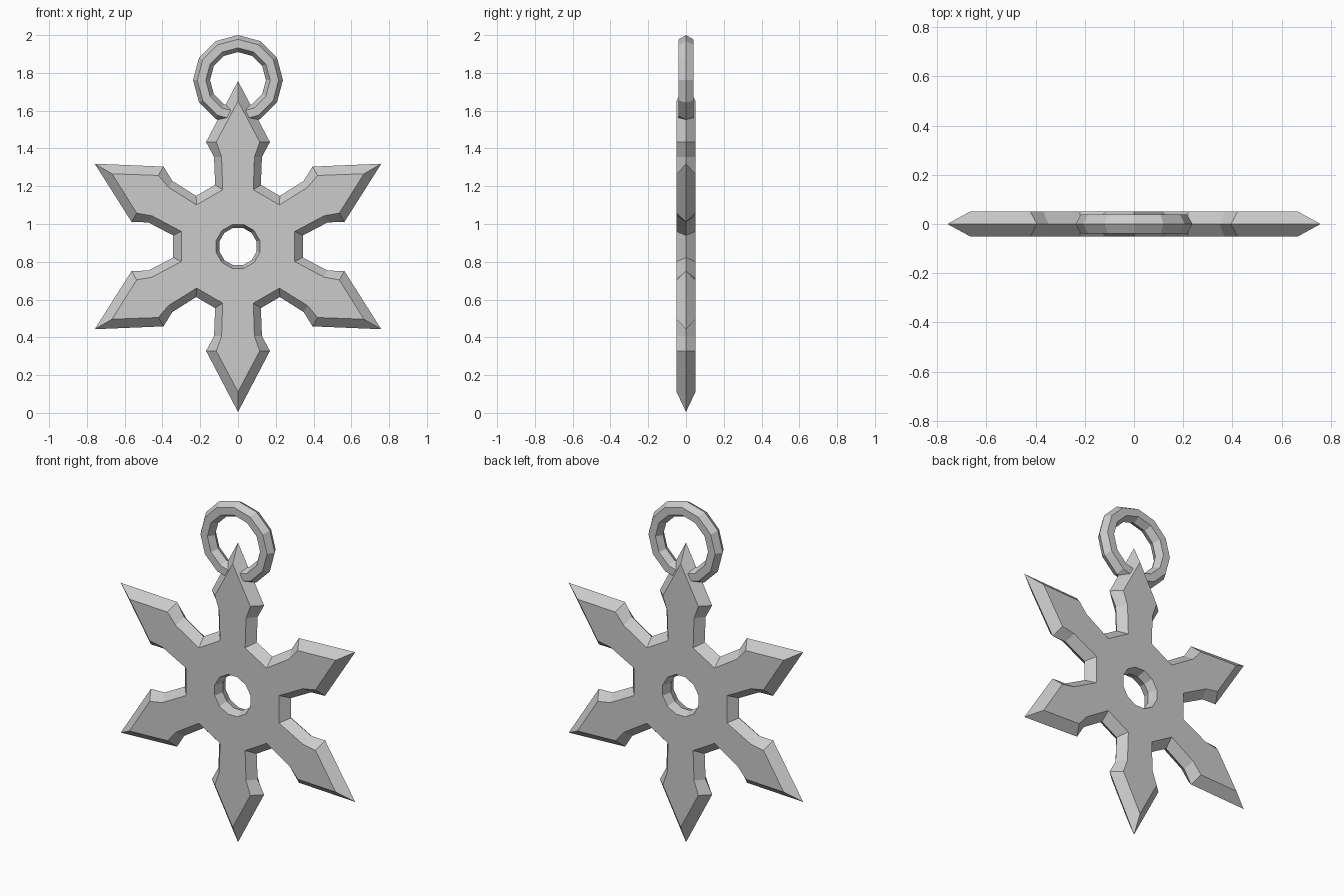
import bpy, bmesh
from math import sin, cos, pi, radians

if "Cube" in bpy.data.objects:
    bpy.data.objects.remove(bpy.data.objects["Cube"])

CZ = 0.881          # height of the star centre
HALF = 0.05         # half thickness of the star


def finish(name, bm):
    bmesh.ops.recalc_face_normals(bm, faces=bm.faces)
    me = bpy.data.meshes.new(name)
    bm.to_mesh(me)
    bm.free()
    ob = bpy.data.objects.new(name, me)
    bpy.context.collection.objects.link(ob)
    return ob


def skin(bm, a, b):
    n = len(a)
    for i in range(n):
        j = (i + 1) % n
        bm.faces.new((a[i], a[j], b[j], b[i]))


def star_outline(half):
    # half blade profile (along, sideways), mirrored and repeated six times
    mirrored = [(u, -v) for u, v in half]
    blade = mirrored + half[-2::-1]
    pts = []
    for k in range(6):
        a = k * pi / 3
        for u, v in blade:
            pts.append((u * sin(a) + v * cos(a), u * cos(a) - v * sin(a)))
    return pts


def circle(r, n, offset):
    return [(r * sin(2 * pi * i / n + offset), r * cos(2 * pi * i / n + offset))
            for i in range(n)]


# throwing star: bevelled outline, flat faces, bevelled centre hole
edge = star_outline([(0.326, 0.121), (0.475, 0.127), (0.553, 0.169), (0.876, 0)])
# the last point is the tip, shared by both halves of the blade
face = star_outline([(0.30, 0.081), (0.475, 0.087), (0.553, 0.115), (0.77, 0)])

bm = bmesh.new()


def loop(pts, y):
    return [bm.verts.new((x, y, z + CZ)) for x, z in pts]


mid = loop(edge, 0)
hole_mid = loop(circle(0.102, 12, radians(15)), 0)
caps = []
for y in (-HALF, HALF):
    outer = loop(face, y)
    hole = loop(circle(0.12, 12, radians(15)), y)
    skin(bm, mid, outer)
    skin(bm, hole_mid, hole)
    caps.append((outer, hole))
for outer, hole in caps:
    rim = []
    for ring in (outer, hole):
        for i in range(len(ring)):
            rim.append(bm.edges.get((ring[i], ring[(i + 1) % len(ring)])))
    bmesh.ops.triangle_fill(bm, edges=rim, use_beauty=True, use_dissolve=False)
finish("throwing_star", bm)

# hanging ring: 12-sided torus with a hexagonal section
bm = bmesh.new()
loops = []
for i in range(12):
    a = 2 * pi * i / 12
    section = []
    for j in range(6):
        b = 2 * pi * j / 6
        r = 0.193 + 0.045 * cos(b)
        section.append(bm.verts.new((r * sin(a), 0.045 * sin(b), 1.762 + r * cos(a))))
    loops.append(section)
for i in range(12):
    skin(bm, loops[i], loops[(i + 1) % 12])
finish("hanging_ring", bm)
